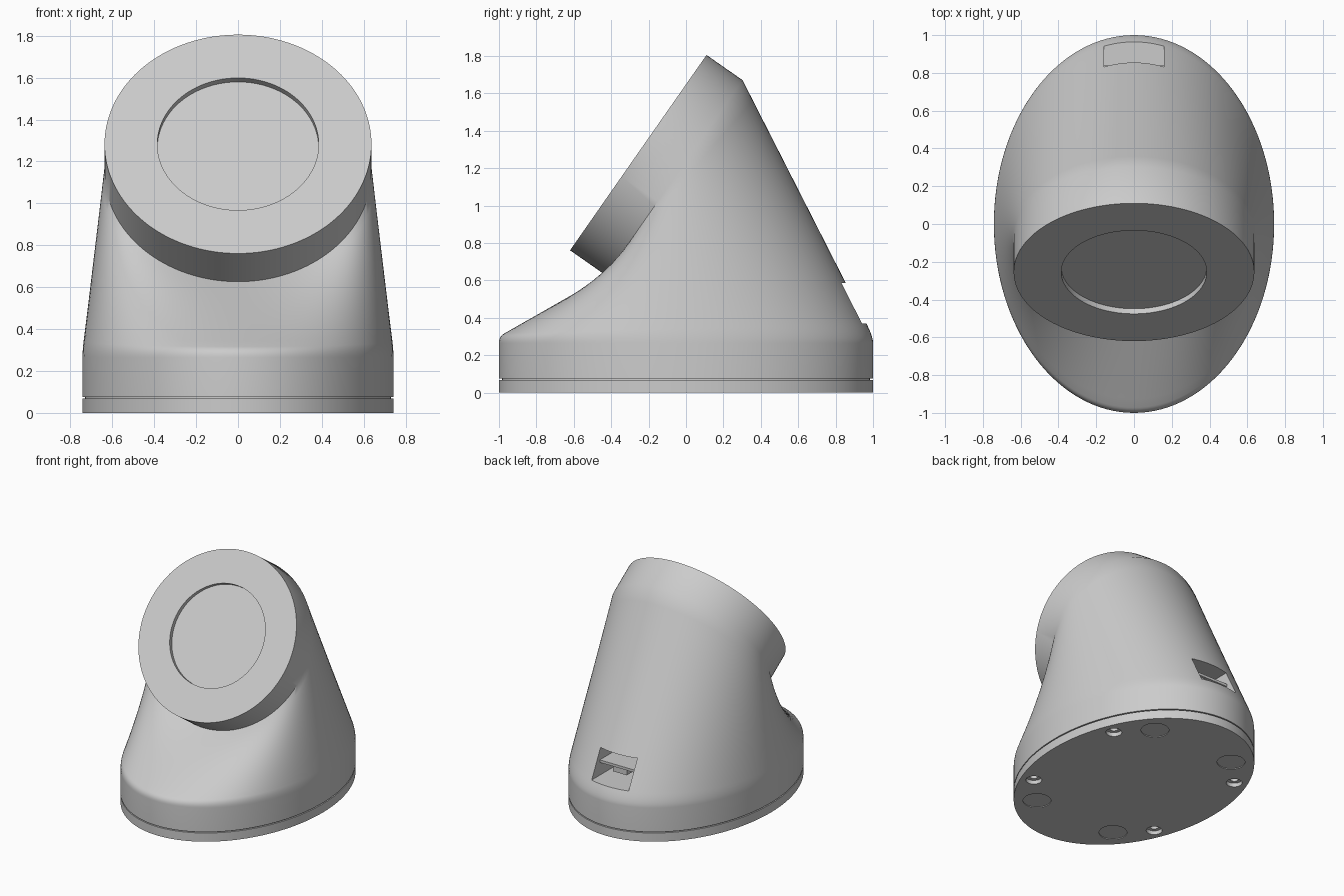
import bpy, bmesh, math
from mathutils import Vector

if "Cube" in bpy.data.objects:
    bpy.data.objects.remove(bpy.data.objects["Cube"])

SEG = 128
A, B = 0.742, 1.0                      # base ellipse half-axes
R, RIN = 0.637, 0.385                  # head disc and recess radii
FACE = Vector((0, -0.255, 1.283))      # centre of the tilted face
NRM = Vector((0, -0.82, 0.573)).normalized()
UP = Vector((0, 0.573, 0.82)).normalized()

grey = bpy.data.materials.new("grey plastic")
grey.diffuse_color = (0.6, 0.6, 0.6, 1)
grey.use_nodes = True
grey.node_tree.nodes["Principled BSDF"].inputs["Base Color"].default_value = grey.diffuse_color


def angles():
    return [2 * math.pi * i / SEG for i in range(SEG)]


def ellipse(z, s=1.0):
    return [Vector((A * s * math.cos(t), B * s * math.sin(t), z)) for t in angles()]


def tilted(depth, r):
    c = FACE - NRM * depth
    return [c + Vector((r * math.cos(t), 0, 0)) + UP * (r * math.sin(t)) for t in angles()]


def mix(p, q, f):
    return [a.lerp(b, f) for a, b in zip(p, q)]


def make(name, bm):
    bmesh.ops.recalc_face_normals(bm, faces=bm.faces)
    me = bpy.data.meshes.new(name)
    bm.to_mesh(me)
    bm.free()
    me.materials.append(grey)
    ob = bpy.data.objects.new(name, me)
    bpy.context.collection.objects.link(ob)
    return ob


def loft(name, rings):
    """Skin closed rings in order and cap both ends."""
    bm = bmesh.new()
    vs = [[bm.verts.new(p) for p in ring] for ring in rings]
    for lo, hi in zip(vs, vs[1:]):
        for i in range(SEG):
            j = (i + 1) % SEG
            bm.faces.new((lo[i], lo[j], hi[j], hi[i]))
    bm.faces.new(vs[0][::-1])
    bm.faces.new(vs[-1])
    return make(name, bm)


def box(name, lo, hi):
    bm = bmesh.new()
    bmesh.ops.create_cube(bm, size=1)
    for v in bm.verts:
        v.co = Vector([l + (c + 0.5) * (h - l) for c, l, h in zip(v.co, lo, hi)])
    return make(name, bm)


def cone(name, x, y, z0, z1, r0, r1):
    bm = bmesh.new()
    bmesh.ops.create_cone(bm, cap_ends=True, segments=32, radius1=r0, radius2=r1, depth=z1 - z0)
    bmesh.ops.translate(bm, verts=bm.verts, vec=(x, y, (z0 + z1) / 2))
    return make(name, bm)


def cut(ob, cutters):
    for c in cutters:
        m = ob.modifiers.new("cut", 'BOOLEAN')
        m.object, m.operation, m.solver = c, 'DIFFERENCE', 'EXACT'
    dg = bpy.context.evaluated_depsgraph_get()
    me = bpy.data.meshes.new_from_object(ob.evaluated_get(dg))
    ob.modifiers.clear()
    ob.data = me
    for c in cutters:
        bpy.data.objects.remove(c)


def smooth(ob, deg=33):
    bpy.ops.object.select_all(action='DESELECT')
    ob.select_set(True)
    bpy.context.view_layer.objects.active = ob
    bpy.ops.object.shade_smooth_by_angle(angle=math.radians(deg))


# Housing: elliptical skirt, rounded shoulder, loft to the tilted head, recessed face
shoulder, neck = ellipse(0.3), tilted(0.235, R)
skirt, start = ellipse(0.265), mix(shoulder, neck, 0.05)
rings = [ellipse(0.076), skirt]
for k in range(1, 6):
    f = k / 6
    rings.append(mix(mix(skirt, shoulder, f), mix(shoulder, start, f), f))
rings += [mix(shoulder, neck, 0.05 + 0.95 * k / 12) for k in range(13)]
rings += [tilted(0, R), tilted(0, RIN), tilted(0.033, RIN)]
housing = loft("housing", rings)

# Rear port opening
cut(housing, [box("port_cutter", (-0.16, 0.6, 0.37), (0.16, 1.2, 0.585))])
smooth(housing)

# Board and socket inside the port opening
box("port_board", (-0.16, 0.6, 0.47), (0.16, 0.84, 0.49))
box("port_socket", (-0.06, 0.6, 0.42), (0.06, 0.82, 0.47))

# Seam between housing and base plate
smooth(loft("seam_core", [ellipse(0.06, 0.985), ellipse(0.085, 0.985)]))

# Base plate with foot-pad pockets and countersunk screw holes
plate = loft("base_plate", [ellipse(0), ellipse(0.068)])
cutters = []
for sx in (-1, 1):
    for sy in (-1, 1):
        cutters.append(cone("pad_cutter", sx * 0.354, sy * 0.655, -0.02, 0.006, 0.1, 0.1))
        cutters.append(cone("head_cutter", sx * 0.56, sy * 0.444, -0.02, 0.03, 0.057, 0.057))
        cutters.append(cone("shank_cutter", sx * 0.56, sy * 0.444, 0.01, 0.055, 0.03, 0.03))
cut(plate, cutters)
smooth(plate)
